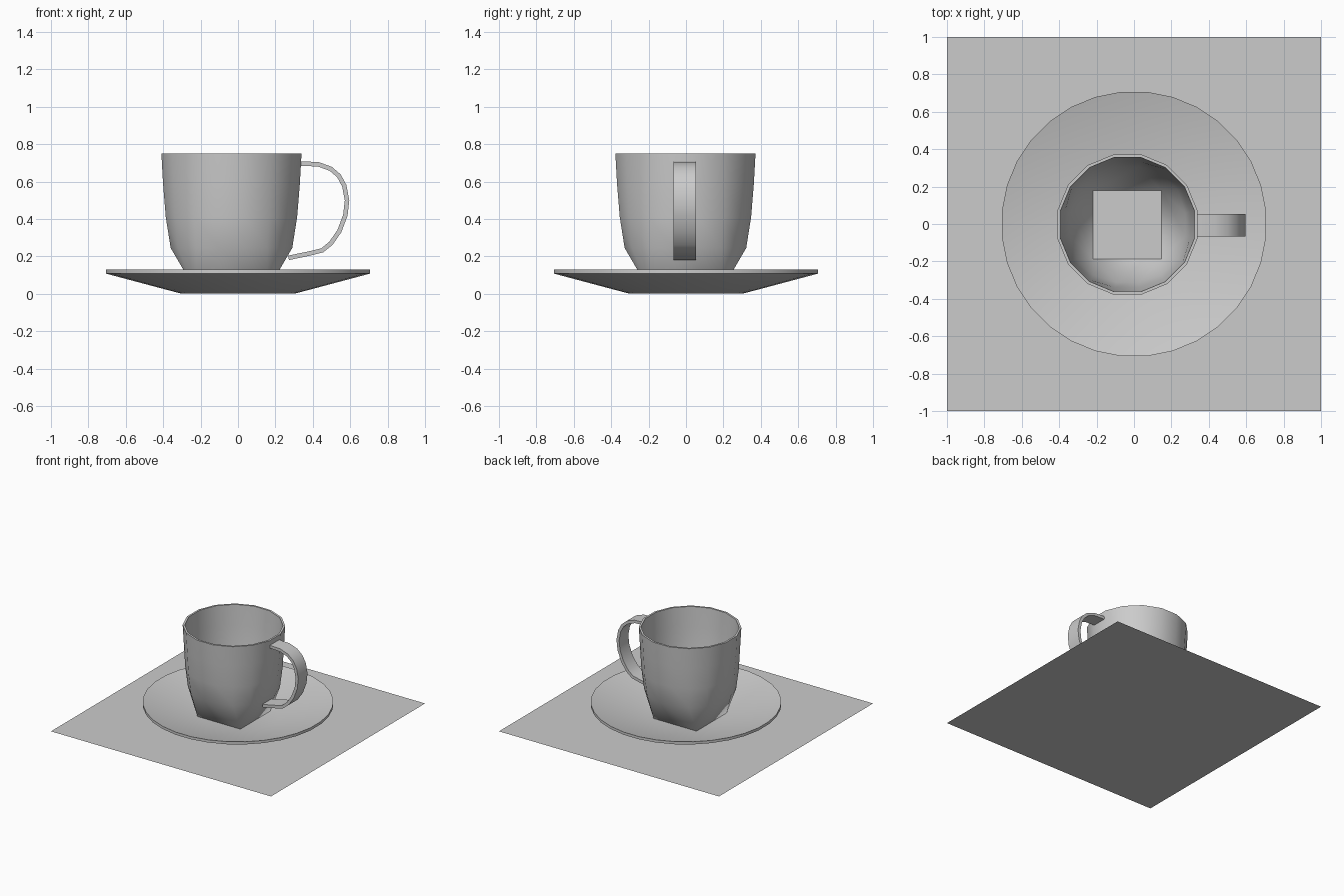
import bpy, bmesh, math
from mathutils import Vector

if "Cube" in bpy.data.objects:
    bpy.data.objects.remove(bpy.data.objects["Cube"])

def finish(name, bm, loc=(0, 0, 0), smooth=True):
    bmesh.ops.recalc_face_normals(bm, faces=bm.faces[:])
    me = bpy.data.meshes.new(name)
    bm.to_mesh(me)
    bm.free()
    ob = bpy.data.objects.new(name, me)
    bpy.context.collection.objects.link(ob)
    ob.location = loc
    if smooth:
        bpy.ops.object.select_all(action='DESELECT')
        ob.select_set(True)
        bpy.context.view_layer.objects.active = ob
        bpy.ops.object.shade_smooth_by_angle(angle=math.radians(35))
    return ob

def ring(bm, n, r, z, square=0.0):
    # polygon with flat sides on the axes; square pushes the diagonals outward
    out = []
    for i in range(n):
        a = (i + 0.5) * 2 * math.pi / n
        k = r * (1 + square * math.sin(2 * a) ** 2)
        out.append(bm.verts.new((k * math.cos(a), k * math.sin(a), z)))
    return out

def bridge(bm, a, b):
    n = len(a)
    for i in range(n):
        j = (i + 1) % n
        bm.faces.new((a[i], a[j], b[j], b[i]))

# Table mat: a single square
bm = bmesh.new()
bmesh.ops.create_grid(bm, x_segments=1, y_segments=1, size=1)
finish("mat", bm, smooth=False)

# Saucer: shallow dish with a thin upright rim
bm = bmesh.new()
rings = [ring(bm, 32, r, z) for r, z in
         [(0.31, 0.002), (0.71, 0.108), (0.71, 0.13), (0.30, 0.02)]]
for a, b in zip(rings, rings[1:]):
    bridge(bm, a, b)
bm.faces.new(rings[0])
bm.faces.new(rings[-1])
finish("saucer", bm)

# Cup: round rim running down to a square base, with an inner wall
bm = bmesh.new()

def shell(rows, half, z):
    rs = [ring(bm, 16, *row) for row in rows]
    for a, b in zip(rs, rs[1:]):
        bridge(bm, a, b)
    low = rs[-1]
    base = [bm.verts.new((half * sx, half * sy, z))
            for sx, sy in ((1, 1), (-1, 1), (-1, -1), (1, -1))]
    for q in range(4):
        for i in range(3):
            bm.faces.new((low[4 * q + i], low[4 * q + i + 1], base[q]))
        bm.faces.new((low[4 * q + 3], low[(4 * q + 4) % 16],
                      base[(q + 1) % 4], base[q]))
    bm.faces.new(base)
    return rs[0]

outer = shell([(0.382, 0.75, 0), (0.373, 0.59, 0), (0.357, 0.41, 0.02),
               (0.329, 0.245, 0.05)], 0.195, 0.022)
inner = shell([(0.366, 0.75, 0), (0.357, 0.59, 0), (0.341, 0.41, 0.02),
               (0.313, 0.25, 0.05)], 0.183, 0.04)
bridge(bm, outer, inner)
finish("cup", bm, (-0.035, -0.003, 0))

# Handle: flat strap swept along the loop
path = [Vector(p) for p in
        [(0.325, 0.697), (0.43, 0.692), (0.496, 0.668), (0.54, 0.63),
         (0.568, 0.578), (0.583, 0.50), (0.574, 0.42), (0.542, 0.335),
         (0.497, 0.27), (0.45, 0.232), (0.385, 0.216), (0.27, 0.192)]]
bm = bmesh.new()
secs = []
for i, p in enumerate(path):
    t = (path[min(i + 1, len(path) - 1)] - path[max(i - 1, 0)]).normalized()
    n = Vector((-t.y, t.x))
    secs.append([bm.verts.new((p.x + n.x * o, y, p.y + n.y * o))
                 for o, y in ((0.012, -0.06), (0.012, 0.06),
                              (-0.012, 0.06), (-0.012, -0.06))])
for a, b in zip(secs, secs[1:]):
    bridge(bm, a, b)
bm.faces.new(secs[0])
bm.faces.new(secs[-1])
finish("handle", bm, (0, -0.007, 0))
